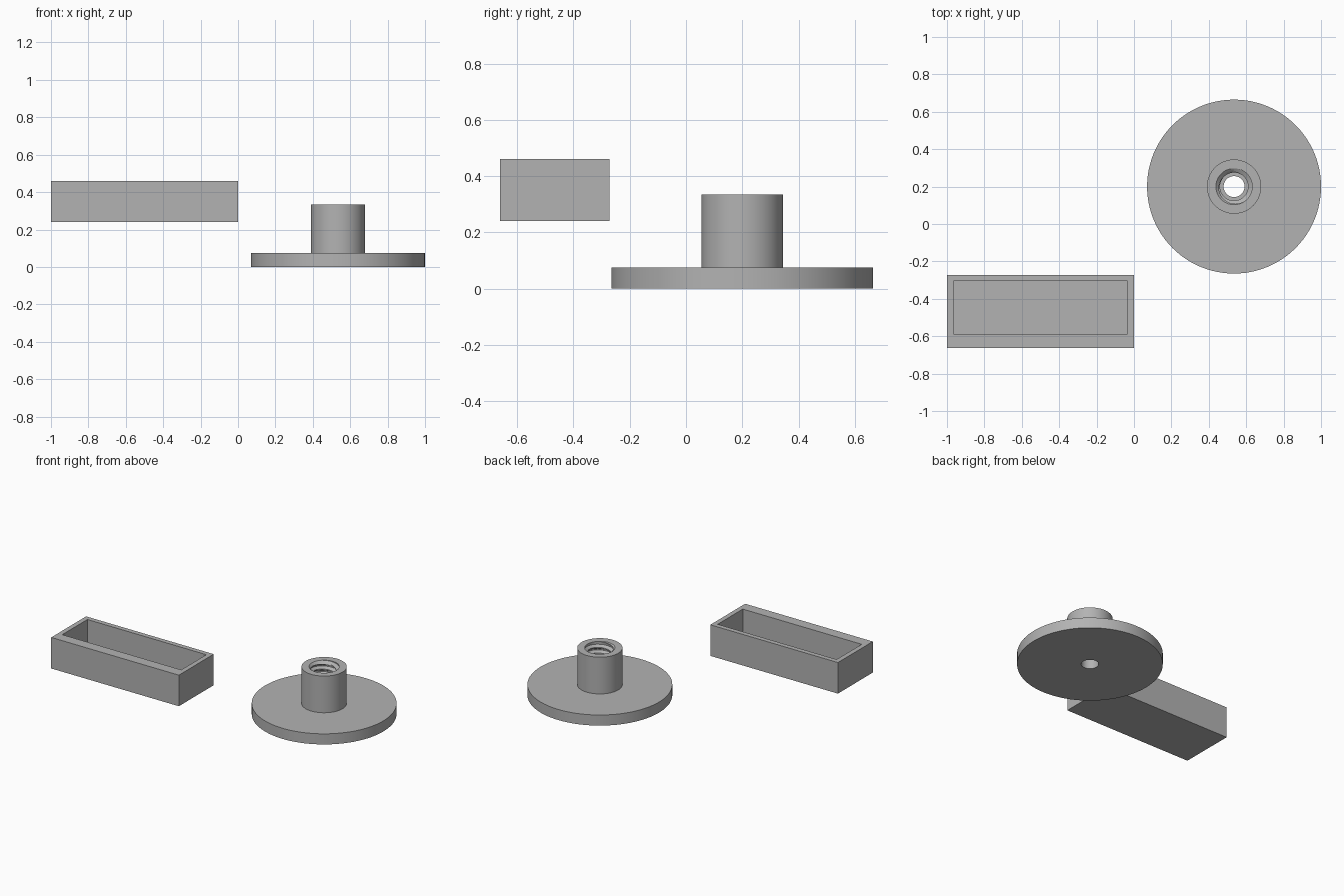
import bpy, bmesh, math

cube = bpy.data.objects.get("Cube")
if cube:
    bpy.data.objects.remove(cube, do_unlink=True)

# Single grey material
grey = bpy.data.materials.new("plain_grey")
grey.use_nodes = True
colour = (0.45, 0.45, 0.45, 1)
grey.diffuse_color = colour
grey.node_tree.nodes["Principled BSDF"].inputs["Base Color"].default_value = colour


def make_object(name, bm):
    bmesh.ops.remove_doubles(bm, verts=bm.verts, dist=0.0001)
    bmesh.ops.recalc_face_normals(bm, faces=bm.faces)
    mesh = bpy.data.meshes.new(name)
    bm.to_mesh(mesh)
    bm.free()
    mesh.materials.append(grey)
    obj = bpy.data.objects.new(name, mesh)
    bpy.context.collection.objects.link(obj)
    return obj


def rectangle(bm, x0, x1, y0, y1, z):
    return [bm.verts.new((x, y, z)) for x, y in
            ((x0, y0), (x1, y0), (x1, y1), (x0, y1))]


# Open tray: outer shell, rim and pocket, with a thicker front wall
bm = bmesh.new()
rings = [rectangle(bm, -1, 0, -0.662, -0.272, 0.24),
         rectangle(bm, -1, 0, -0.662, -0.272, 0.46),
         rectangle(bm, -0.966, -0.034, -0.587, -0.306, 0.46),
         rectangle(bm, -0.966, -0.034, -0.587, -0.306, 0.275)]
for low, high in zip(rings, rings[1:]):
    for i in range(4):
        j = (i + 1) % 4
        bm.faces.new((low[i], low[j], high[j], high[i]))
bm.faces.new(rings[0])
bm.faces.new(rings[-1])
make_object("open_tray", bm)

# Flanged nut: disc, hub, and a helical thread inside the bore
DISC_R, HUB_R, BORE_R, ROOT_R = 0.465, 0.145, 0.056, 0.097
DISC_Z, HUB_Z = 0.075, 0.335
PITCH, DEPTH, SIDES = 0.04, 0.022, 96
STEPS = (0, 0.2, 0.5, 0.7)      # root, root, crest, crest within one pitch
TURNS = math.ceil(HUB_Z / PITCH) + 2


def thread_points(turn):
    """Bore wall from top to ledge; the thread fades out at both ends."""
    points = []
    for k in reversed(range(-2, TURNS)):
        for step in reversed(STEPS):
            z = min(max((k + step + turn) * PITCH, DISC_Z), HUB_Z)
            fade = min(1, (HUB_Z - z) / PITCH * 2, (z - DISC_Z) / PITCH * 2)
            crest = DEPTH * fade if step >= 0.5 else 0
            points.append((ROOT_R - crest, z))
    return points


bm = bmesh.new()
columns = []
for i in range(SIDES + 1):
    angle = math.tau * i / SIDES
    profile = [(BORE_R, DISC_Z), (BORE_R, 0), (DISC_R, 0), (DISC_R, DISC_Z),
               (HUB_R, DISC_Z), (HUB_R, HUB_Z), (ROOT_R, HUB_Z)]
    profile += thread_points(i / SIDES) + [(ROOT_R, DISC_Z), (BORE_R, DISC_Z)]
    columns.append([bm.verts.new((0.535 + r * math.cos(angle),
                                  0.2 + r * math.sin(angle), z))
                    for r, z in profile])
# The thread climbs one pitch per turn, so its last column meets the first shifted
for a, b in zip(columns, columns[1:]):
    for k in range(len(a) - 1):
        quad = (a[k], b[k], b[k + 1], a[k + 1])
        if len({tuple(round(c, 5) for c in v.co) for v in quad}) > 2:
            bm.faces.new(quad)
nut = make_object("flanged_threaded_hub", bm)

bpy.ops.object.select_all(action='DESELECT')
nut.select_set(True)
bpy.context.view_layer.objects.active = nut
bpy.ops.object.shade_smooth_by_angle(angle=math.radians(30))
